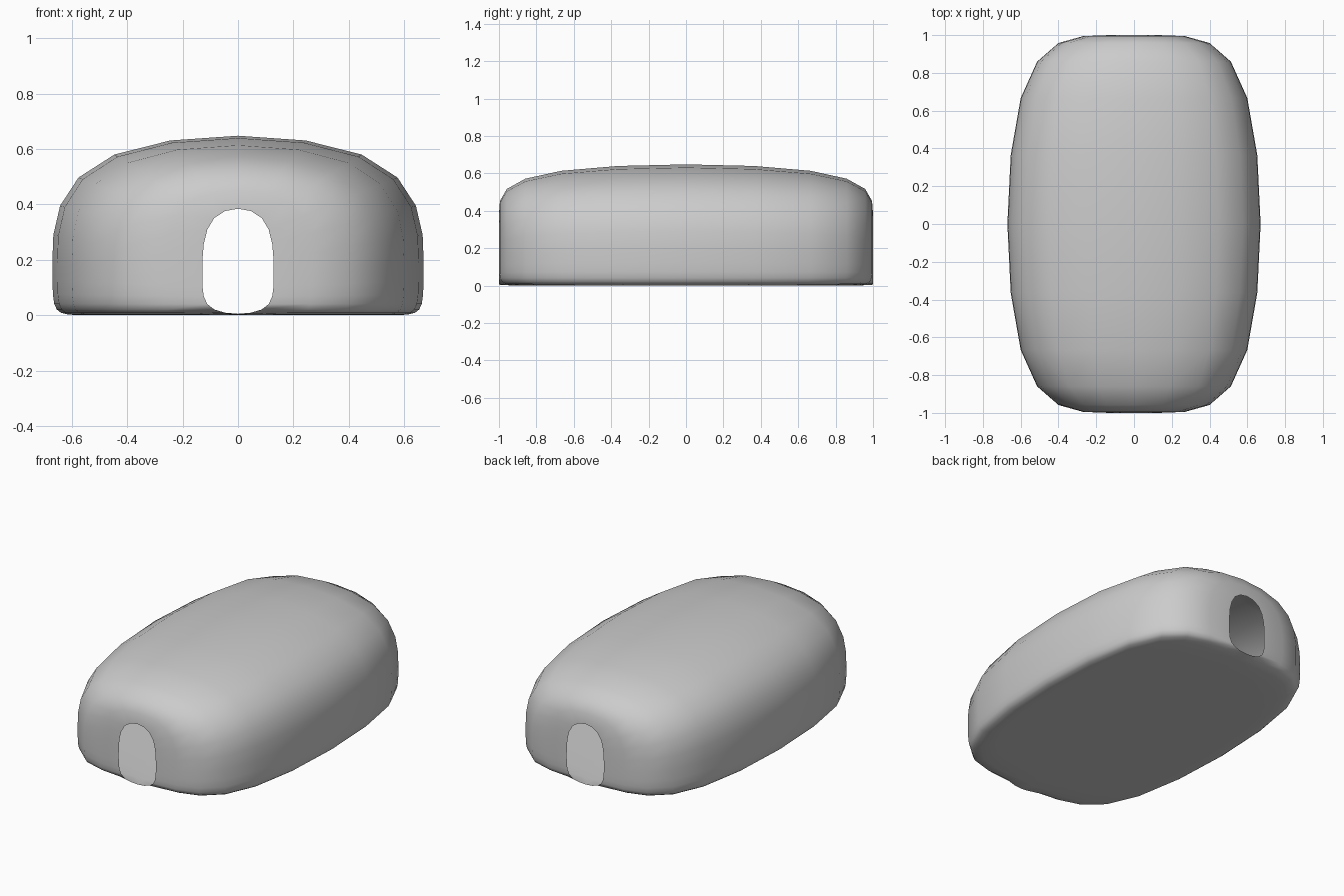
import bpy, bmesh

if "Cube" in bpy.data.objects:
    bpy.data.objects.remove(bpy.data.objects["Cube"])

W, H, Y = 0.694, 0.129, 1.0        # half width, half door width, half length
TOP, DOOR, LOW, RIM = 0.683, 0.396, 0.125, 0.10

bm = bmesh.new()


def ring(z, inset=0.0):
    """Plan outline with two door columns at each end."""
    w, y = W - inset, Y - inset
    plan = [(-w, -y), (-H, -y), (H, -y), (w, -y), (w, y), (H, y), (-H, y), (-w, y)]
    return [bm.verts.new((px, py, z)) for px, py in plan]


# Stacked outlines: lower wall, bottom edge, floor support ring
wall, edge, floor = ring(LOW), ring(0.0), ring(0.0, RIM)
for i in range(8):
    j = (i + 1) % 8
    if i not in (1, 5):            # door gap at both ends
        bm.faces.new((edge[i], edge[j], wall[j], wall[i]))
    bm.faces.new((floor[i], floor[j], edge[j], edge[i]))

# Closed floor
for i in range(3):
    bm.faces.new((floor[i], floor[7 - i], floor[6 - i], floor[i + 1]))

# Roof
roof = [bm.verts.new((x, y, TOP)) for x, y in ((-W, -Y), (W, -Y), (W, Y), (-W, Y))]
bm.faces.new(roof)

# Long sides
bm.faces.new((wall[3], wall[4], roof[2], roof[1]))
bm.faces.new((wall[7], wall[0], roof[0], roof[3]))

# End walls framed around the arched openings
for k, (a, b), s in ((0, (roof[0], roof[1]), -1), (4, (roof[2], roof[3]), 1)):
    da = bm.verts.new((H * s, s * Y, DOOR))
    db = bm.verts.new((-H * s, s * Y, DOOR))
    bm.faces.new((wall[k], wall[k + 1], da, a))
    bm.faces.new((wall[k + 2], wall[k + 3], b, db))
    bm.faces.new((da, db, b, a))

bmesh.ops.recalc_face_normals(bm, faces=bm.faces)
for f in bm.faces:
    f.smooth = True
mesh = bpy.data.meshes.new("hollow_shelter")
bm.to_mesh(mesh)
bm.free()
shelter = bpy.data.objects.new("hollow_shelter", mesh)
bpy.context.collection.objects.link(shelter)

# Rounded smooth shell
sub = shelter.modifiers.new("rounding", "SUBSURF")
sub.levels = sub.render_levels = 2
